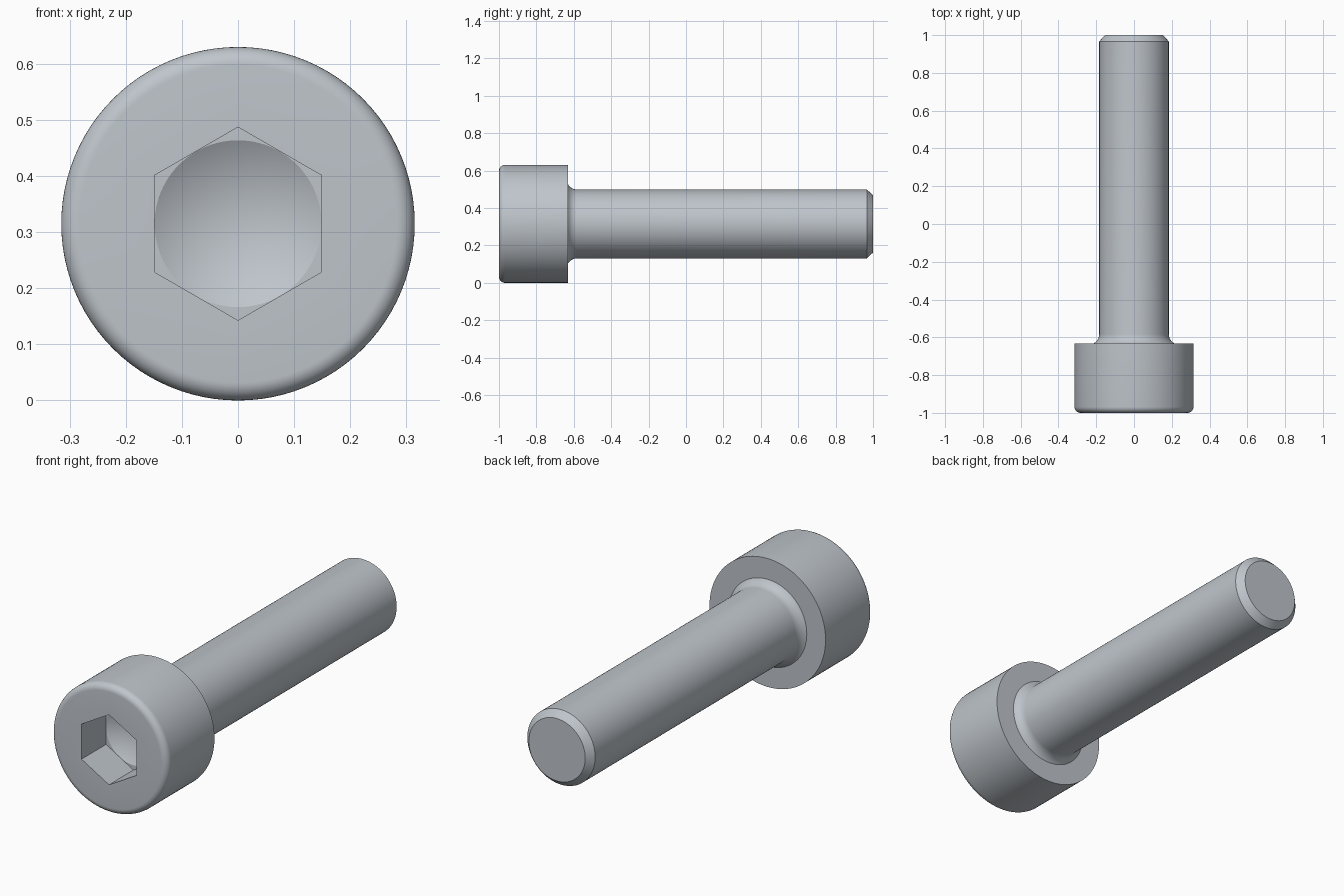
import bpy, bmesh, math

if "Cube" in bpy.data.objects:
    bpy.data.objects.remove(bpy.data.objects["Cube"])

SEG = 96                      # divisible by 6 so socket corners land on ring points
R_HEAD, R_SHAFT, R_KEY = 0.315, 0.184, 0.149
ROUND = 0.032                 # rounding of the head's front rim
HEAD_BACK = -0.632
FLOOR = -0.81                 # socket floor


def round_radius(r):
    return lambda a: r


def hex_radius(a):
    # distance to the flat of a hexagon with corners pointing up and down
    off = (a % (math.pi / 3)) - math.pi / 6
    return R_KEY / math.cos(off)


# Stations from the socket floor, out over the head and along the shank: (y, radius rule)
stations = [(FLOOR, round_radius(R_KEY * 0.998)), (FLOOR, hex_radius), (-1.0, hex_radius)]

# rounded front rim of the head
for i in range(9):
    t = math.pi / 2 * i / 8
    stations.append((-1 + ROUND * (1 - math.cos(t)),
                     round_radius(R_HEAD - ROUND + ROUND * math.sin(t))))
stations.append((HEAD_BACK, round_radius(R_HEAD)))

# concave fillet under the head, tangent to the shank
for i in range(7):
    t = math.radians(58) * (1 - i / 6)
    k = math.radians(58)
    stations.append((-0.583 - 0.049 * math.sin(t) / math.sin(k),
                     round_radius(R_SHAFT + 0.029 * (1 - math.cos(t)) / (1 - math.cos(k)))))

# shank and chamfered tip
stations += [(0.967, round_radius(R_SHAFT)), (1.0, round_radius(0.153))]

bm = bmesh.new()
rings = []
for y, radius in stations:
    ring = []
    for s in range(SEG):
        a = 2 * math.pi * s / SEG
        r = radius(a)
        ring.append(bm.verts.new((r * math.sin(a), y, R_HEAD + r * math.cos(a))))
    rings.append(ring)

for a, b in zip(rings, rings[1:]):
    for s in range(SEG):
        n = (s + 1) % SEG
        bm.faces.new((a[s], a[n], b[n], b[s]))

# drill-point cone at the bottom of the socket
apex = bm.verts.new((0, FLOOR + R_KEY * math.tan(math.radians(30)), R_HEAD))
for s in range(SEG):
    bm.faces.new((apex, rings[0][(s + 1) % SEG], rings[0][s]))
# flat end of the shank
bm.faces.new(rings[-1])
bmesh.ops.recalc_face_normals(bm, faces=bm.faces)

mesh = bpy.data.meshes.new("socket_screw")
bm.to_mesh(mesh)
bm.free()
screw = bpy.data.objects.new("socket_screw", mesh)
bpy.context.collection.objects.link(screw)

steel = bpy.data.materials.new("light_steel_grey")
steel.diffuse_color = (0.52, 0.56, 0.60, 1)
steel.use_nodes = True
steel.node_tree.nodes["Principled BSDF"].inputs["Base Color"].default_value = steel.diffuse_color
mesh.materials.append(steel)

bpy.context.view_layer.objects.active = screw
screw.select_set(True)
bpy.ops.object.shade_smooth_by_angle(angle=math.radians(24))
